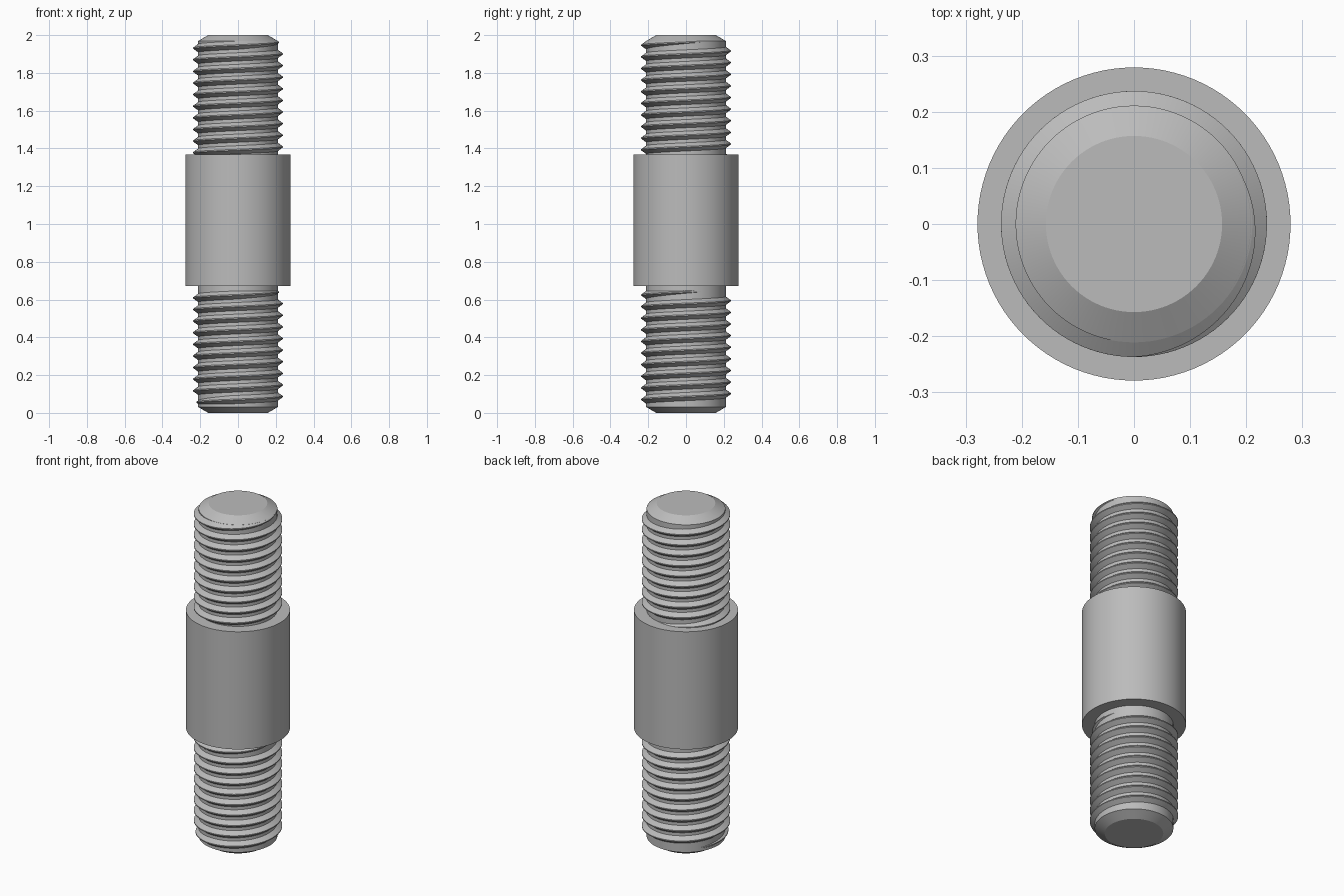
import bpy, bmesh, math

if "Cube" in bpy.data.objects:
    bpy.data.objects.remove(bpy.data.objects["Cube"], do_unlink=True)

steel = bpy.data.materials.new("plain steel grey")
steel.use_nodes = True
GREY = (0.5, 0.5, 0.5, 1)
steel.diffuse_color = GREY
steel.node_tree.nodes["Principled BSDF"].inputs["Base Color"].default_value = GREY

CORE_R, CREST_R, PITCH = 0.211, 0.237, 0.0615
SEGMENTS = 96


def finish(bm, name):
    bmesh.ops.recalc_face_normals(bm, faces=bm.faces)
    mesh = bpy.data.meshes.new(name)
    bm.to_mesh(mesh)
    bm.free()
    mesh.materials.append(steel)
    obj = bpy.data.objects.new(name, mesh)
    bpy.context.collection.objects.link(obj)
    bpy.ops.object.select_all(action="DESELECT")
    obj.select_set(True)
    bpy.context.view_layer.objects.active = obj
    bpy.ops.object.shade_smooth_by_angle(angle=math.radians(25))
    return obj


def skin(bm, sections, closed):
    """Join neighbouring sections with quads."""
    for a, b in zip(sections, sections[1:]):
        n = len(a)
        for i in range(n if closed else n - 1):
            j = (i + 1) % n
            bm.faces.new((a[i], a[j], b[j], b[i]))


def turned(name, profile):
    """Solid of revolution from (radius, height) pairs, flat caps."""
    bm = bmesh.new()
    rings = []
    for r, z in profile:
        rings.append([bm.verts.new((r * math.cos(a), r * math.sin(a), z))
                      for a in (math.tau * i / SEGMENTS for i in range(SEGMENTS))])
    skin(bm, rings, True)
    bm.faces.new(rings[0])
    bm.faces.new(rings[-1])
    return finish(bm, name)


def thread(name, top_angle, top_z, turns, fade_top=120, fade_bottom=120):
    """Right-handed ridge that sinks into the core at both ends."""
    bm = bmesh.new()
    total = turns * 360
    steps = int(turns * SEGMENTS)
    sections = []
    for k in range(steps + 1):
        down = total * k / steps
        fade = min(1, down / fade_top, (total - down) / fade_bottom)
        angle = math.radians(top_angle - down)
        z = top_z - PITCH * down / 360
        crest = CORE_R - 0.002 + (CREST_R - CORE_R + 0.002) * fade
        half = 0.004 + 0.020 * fade
        tooth = ((CORE_R - 0.003, -half), (crest, -0.003), (crest, 0.003), (CORE_R - 0.003, half))
        sections.append([bm.verts.new((r * math.cos(angle), r * math.sin(angle), z + dz))
                         for r, dz in tooth])
    skin(bm, sections, True)
    bm.faces.new(sections[0])
    bm.faces.new(sections[-1])
    return finish(bm, name)


# Thick plain collar in the middle
turned("middle_collar", [(0.279, 0.672), (0.279, 1.368)])

# Threaded rods with chamfered free ends
turned("upper_rod", [(CORE_R, 1.34), (CORE_R, 1.969), (0.157, 2.0)])
turned("lower_rod", [(0.157, 0.0), (CORE_R, 0.031), (CORE_R, 0.70)])

# Helical ridges
thread("upper_thread", 30, 1.967, 9.96)
thread("lower_thread", 30, 0.645, 9.7)
